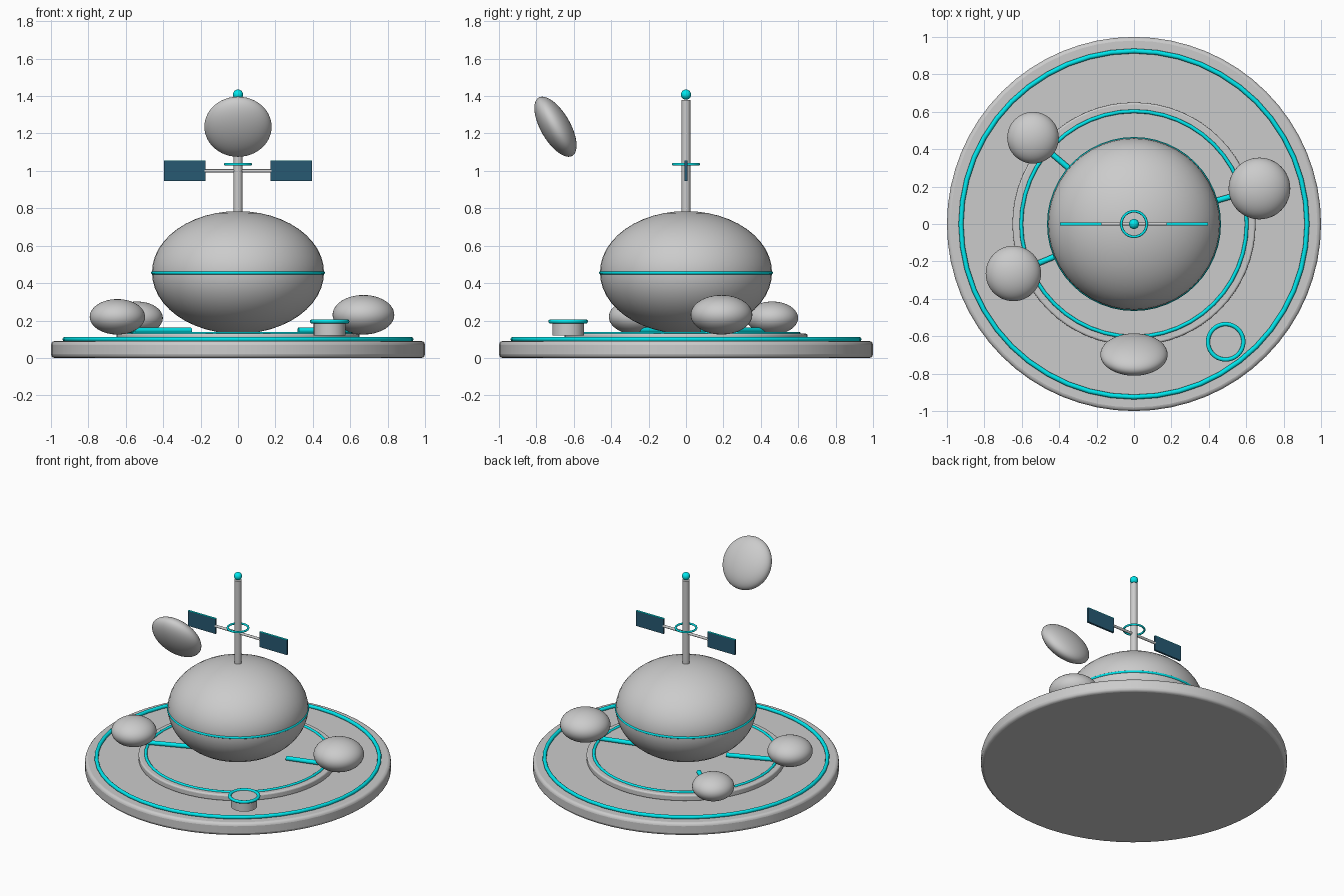
import bpy
from math import radians, cos, sin, pi
from mathutils import Vector

if "Cube" in bpy.data.objects:
    bpy.data.objects.remove(bpy.data.objects["Cube"])


def material(name, rgb):
    m = bpy.data.materials.new(name)
    m.diffuse_color = (*rgb, 1)
    m.use_nodes = True
    m.node_tree.nodes["Principled BSDF"].inputs["Base Color"].default_value = m.diffuse_color
    return m


CYAN = material("cyan_glow", (0.0, 0.8, 0.85))
BLUE = material("panel_blue", (0.02, 0.1, 0.17))


def finish(name, mat=None, smooth=True):
    ob = bpy.context.object
    ob.name = name
    if mat:
        ob.data.materials.append(mat)
    if smooth:
        bpy.ops.object.shade_smooth_by_angle(angle=radians(40))
    return ob


def ellipsoid(name, loc, size, rot_x=0, mat=None):
    bpy.ops.mesh.primitive_uv_sphere_add(segments=48, ring_count=24, radius=1, location=loc,
                                         rotation=(rot_x, 0, 0))
    bpy.context.object.scale = size
    return finish(name, mat)


def disc(name, x, y, z0, z1, r, mat=None, bevel=0):
    bpy.ops.mesh.primitive_cylinder_add(vertices=64, radius=r, depth=z1 - z0,
                                        location=(x, y, (z0 + z1) / 2))
    ob = finish(name, mat)
    if bevel:
        b = ob.modifiers.new("rounded_edge", 'BEVEL')
        b.width, b.segments, b.limit_method = bevel, 3, 'ANGLE'
    return ob


def ring(name, loc, r, minor):
    bpy.ops.mesh.primitive_torus_add(major_segments=48, minor_segments=10, major_radius=r,
                                     minor_radius=minor, location=loc)
    return finish(name, CYAN)


def rod(name, a, b, r, mat=None):
    a, b = Vector(a), Vector(b)
    d = b - a
    bpy.ops.mesh.primitive_cylinder_add(vertices=20, radius=r, depth=d.length,
                                        location=(a + b) / 2,
                                        rotation=d.to_track_quat('Z', 'Y').to_euler())
    return finish(name, mat)


def box(name, loc, size, mat):
    bpy.ops.mesh.primitive_cube_add(size=1, location=loc)
    bpy.context.object.scale = size
    return finish(name, mat, False)


# Round platform with raised inner deck and light rings
disc("platform", 0, 0, 0, 0.09, 1.0, bevel=0.02)
ring("platform_ring", (0, 0, 0.1), 0.925, 0.013)
disc("inner_deck", 0, 0, 0.085, 0.13, 0.65, bevel=0.01)
ring("inner_deck_ring", (0, 0, 0.13), 0.603, 0.01)

# Main dome
ellipsoid("main_dome", (0, 0, 0.457), (0.46, 0.46, 0.328))
ring("dome_ring", (0, 0, 0.455), 0.456, 0.009)

# Satellite pods joined by radial tubes: angle, distance, radius, tube start
for i, (ang, dist, r, start) in enumerate([(15.8, 0.697, 0.165, 0.335),
                                           (139.5, 0.71, 0.138, 0.335),
                                           (202.3, 0.697, 0.148, 0.272)], 1):
    c, s = cos(radians(ang)), sin(radians(ang))
    h = r * 0.64
    ellipsoid(f"pod_{i}", (dist * c, dist * s, 0.125 + h), (r, r, h))
    rod(f"pod_tube_{i}", (start * c, start * s, 0.147),
        ((dist - 0.06) * c, (dist - 0.06) * s, 0.147), 0.015, CYAN)

# Docking port
disc("docking_port", 0.49, -0.63, 0.12, 0.195, 0.085)
ring("docking_ring", (0.49, -0.63, 0.195), 0.095, 0.011)

# Mast with beacon and collar
rod("mast", (0, 0, 0.75), (0, 0, 1.38), 0.024)
ellipsoid("mast_beacon", (0, 0, 1.408), (0.027,) * 3, mat=CYAN)
ring("mast_collar", (0, 0, 1.035), 0.068, 0.007)

# Solar panels on a cross arm
rod("panel_arm", (-0.18, 0, 1.0), (0.18, 0, 1.0), 0.009)
for side, x in (("left", -0.285), ("right", 0.285)):
    box(f"solar_panel_{side}", (x, 0, 0.999), (0.22, 0.014, 0.106), BLUE)
    box(f"panel_trim_{side}", (x, 0, 1.053), (0.22, 0.014, 0.004), CYAN)

# Floating tilted dish
ellipsoid("dish", (0, -0.698, 1.236), (0.18, 0.18, 0.079), rot_x=-pi / 3)
